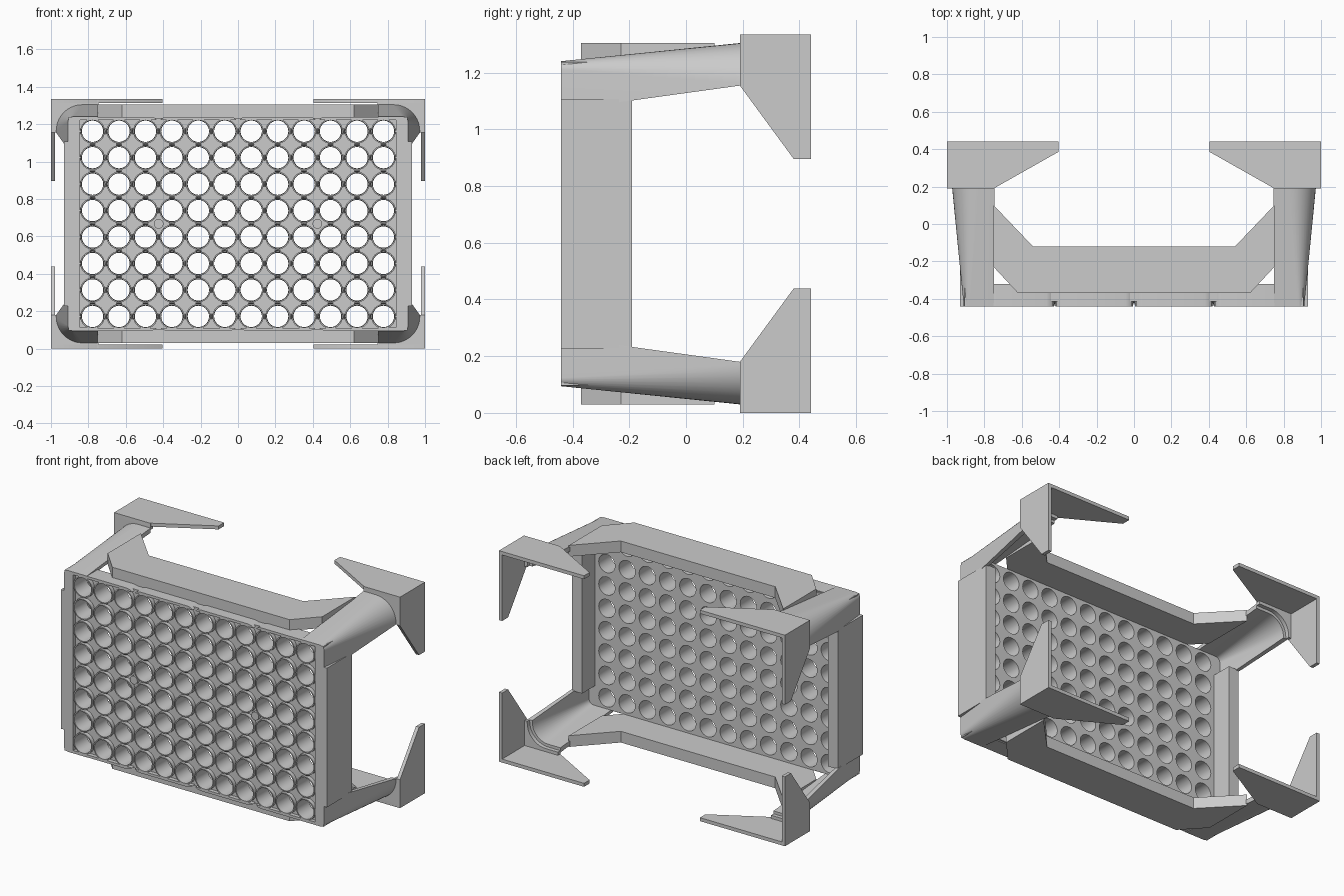
import bpy, bmesh, math

if "Cube" in bpy.data.objects:
    bpy.data.objects.remove(bpy.data.objects["Cube"])

C = 0.667          # mid height; parts use heights measured from here
PITCH = 0.1414     # hole spacing
QUADS = [(sx, sz) for sx in (1, -1) for sz in (1, -1)]


def finish(name, bm, angle=35):
    bmesh.ops.recalc_face_normals(bm, faces=bm.faces[:])
    me = bpy.data.meshes.new(name)
    bm.to_mesh(me)
    bm.free()
    for p in me.polygons:
        p.use_smooth = True
    me.set_sharp_from_angle(angle=math.radians(angle))
    ob = bpy.data.objects.new(name, me)
    bpy.context.collection.objects.link(ob)
    return ob


def loft(name, a, b):
    """Closed solid between two matching 3D outlines."""
    bm = bmesh.new()
    va = [bm.verts.new(p) for p in a]
    vb = [bm.verts.new(p) for p in b]
    n = len(va)
    bm.faces.new(va)
    bm.faces.new(vb[::-1])
    for i in range(n):
        j = (i + 1) % n
        bm.faces.new((va[i], va[j], vb[j], vb[i]))
    return finish(name, bm)


def prism(name, pts, axis, lo, hi, sx=1, sz=1):
    """Extrude a 2D profile along an axis, mirrored by sx and sz."""
    def place(p, d):
        x, y, z = {'X': (d, p[0], p[1]), 'Y': (p[0], d, p[1]), 'Z': (p[0], p[1], d)}[axis]
        return (sx * x, y, C + sz * z)
    return loft(name, [place(p, lo) for p in pts], [place(p, hi) for p in pts])


def rect(x0, x1, y0, y1):
    return [(x0, y0), (x1, y0), (x1, y1), (x0, y1)]


def corner(X, Z, r, low, inner, n=10):
    """Rounded corner path from the side edge up and over to the inner edge."""
    arc = [(X - r + r * math.cos(a), Z - r + r * math.sin(a))
           for a in (math.pi / 2 * i / n for i in range(n + 1))]
    return [(X, low)] + arc + [(inner, Z)]


# perforated block: 12 x 8 cells, each a short tube with a recess around it
bm = bmesh.new()
N = 32
for ix in range(12):
    for iz in range(8):
        cx, cz = (ix - 5.5) * PITCH, C + (iz - 3.5) * PITCH

        def ring(r, y, square=False):
            vs = []
            for i in range(N):
                a = 2 * math.pi * i / N
                c, s = math.cos(a), math.sin(a)
                k = r / max(abs(c), abs(s)) if square else r
                yy = -0.434 if square and y < -0.4 and i % 8 == 0 else y
                vs.append(bm.verts.new((cx + k * c, yy, cz + k * s)))
            return vs
        rings = [ring(PITCH / 2, -0.32, True), ring(0.057, -0.32), ring(0.059, -0.44),
                 ring(0.066, -0.44), ring(0.066, -0.415), ring(PITCH / 2, -0.415, True)]
        for a, b in zip(rings, rings[1:]):
            for i in range(N):
                j = (i + 1) % N
                bm.faces.new((a[i], a[j], b[j], b[i]))
bmesh.ops.remove_doubles(bm, verts=bm.verts[:], dist=0.0005)
# close the outer sides of the block
edges = [e for e in bm.edges if e.is_boundary]
bmesh.ops.bridge_loops(bm, edges=edges)
finish("perforated_block", bm)

for sx in (1, -1):
    # block side borders, side walls and small locating pins
    prism("side_border", rect(0.845, 0.905, -0.57, 0.57), 'Y', -0.44, -0.32, sx)
    prism("side_wall", rect(-0.44, -0.19, -0.44, 0.44), 'X', 0.86, 0.93, sx)
    pin = [(0.4242 + 0.026 * math.cos(i * math.pi / 8), 0.026 * math.sin(i * math.pi / 8))
           for i in range(16)]
    prism("locating_pin", pin, 'Y', -0.436, -0.40, sx)

# long border strips with softened ends, and the raised shelves
shelf = [(-0.75, 0.10), (-0.75, -0.23), (-0.62, -0.37), (0.62, -0.37),
         (0.75, -0.23), (0.75, 0.10), (0.54, -0.12), (-0.54, -0.12)]
for sz in (1, -1):
    for x0, x1 in ((-0.85, -0.434), (-0.414, -0.01), (0.01, 0.414), (0.434, 0.85)):
        strip = [(x0, 0.556), (x1, 0.556), (x1 - 0.012, 0.567), (x1 - 0.035, 0.572),
                 (x0 + 0.035, 0.572), (x0 + 0.012, 0.567)]
        prism("border_strip", strip, 'Y', -0.44, -0.33, 1, sz)
    prism("shelf", shelf, 'Z', 0.566, 0.637, 1, sz)

for sx, sz in QUADS:
    # flaring curved leg
    def section(y, X, Z, r, low, inner, t):
        path = corner(X, Z, r, low, inner)
        path += corner(X - t, Z - t, max(r - t, 0.006), low, inner)[::-1]
        return [(sx * x, y, C + sz * z) for x, z in path]
    loft("leg", section(-0.44, 0.91, 0.573, 0.03, 0.40, 0.75, 0.018),
         section(0.19, 0.972, 0.637, 0.14, 0.487, 0.745, 0.03))
    # foot: side plate, top plate and the step where it meets the leg
    prism("foot_side", [(0.19, 0.662), (0.44, 0.667), (0.44, 0.228), (0.38, 0.228),
                        (0.19, 0.487)], 'X', 0.978, 1.0, sx, sz)
    prism("foot_flat", [(1.0, 0.44), (0.405, 0.44), (0.405, 0.385), (0.75, 0.19),
                        (1.0, 0.19)], 'Z', 0.645, 0.667, sx, sz)
    step = [(0.745, 0.665), (0.998, 0.665), (0.998, 0.487)]
    step += corner(0.96, 0.625, 0.128, 0.487, 0.745)
    prism("foot_step", step, 'Y', 0.19, 0.215, sx, sz)
